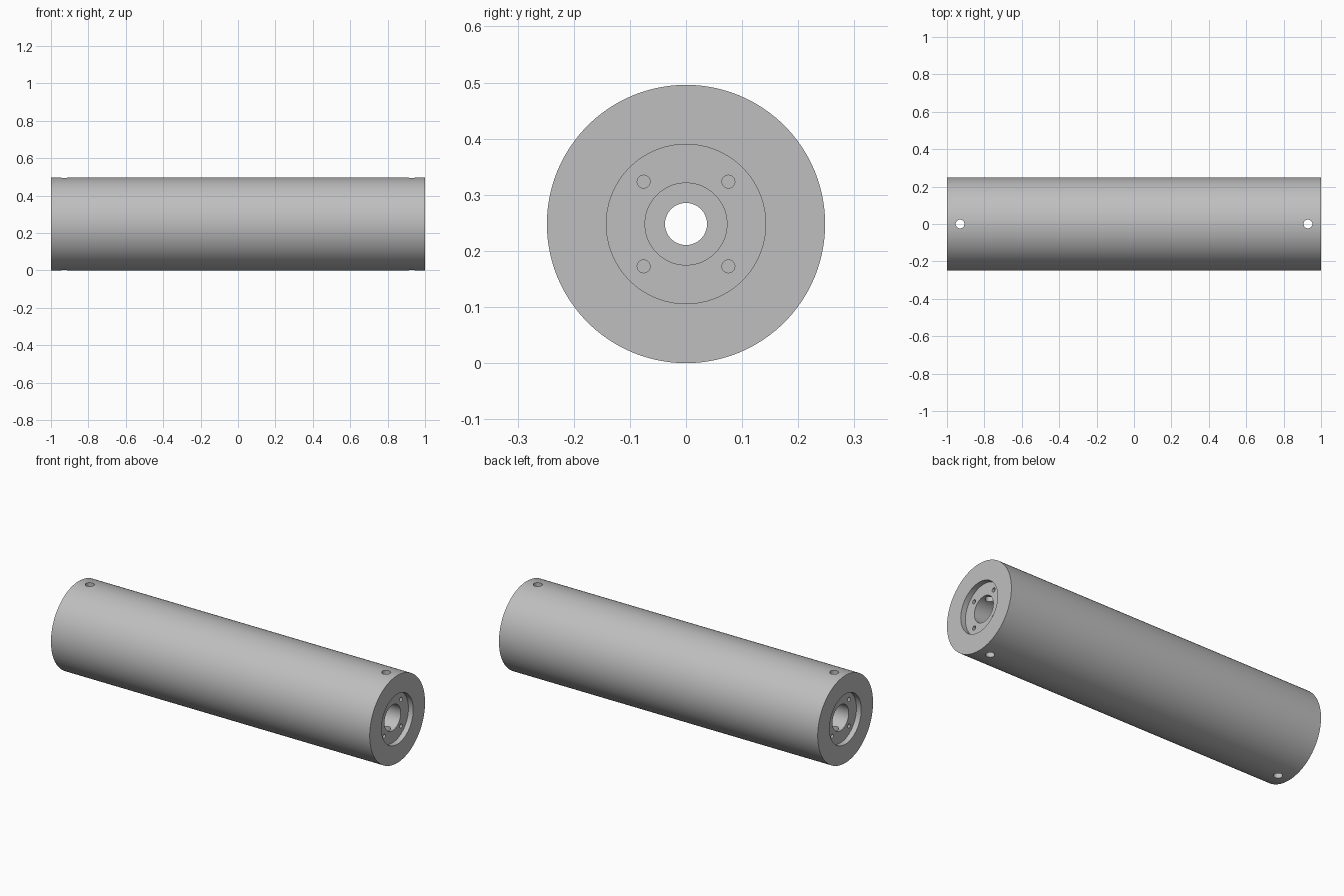
import bpy
import bmesh
from math import cos, sin, tau, radians

RADIUS = 0.248
SEGMENTS = 96

cube = bpy.data.objects.get("Cube")
if cube:
    bpy.data.objects.remove(cube, do_unlink=True)

steel = bpy.data.materials.new("light_grey_metal")
steel.use_nodes = True
grey = (0.52, 0.52, 0.52, 1)
steel.diffuse_color = grey
steel.node_tree.nodes["Principled BSDF"].inputs["Base Color"].default_value = grey


def add_object(name, bm):
    bmesh.ops.recalc_face_normals(bm, faces=bm.faces)
    mesh = bpy.data.meshes.new(name)
    bm.to_mesh(mesh)
    bm.free()
    mesh.materials.append(steel)
    obj = bpy.data.objects.new(name, mesh)
    bpy.context.collection.objects.link(obj)
    return obj


def lathe(name, profile):
    """Revolve a closed (x, radius) profile about the roller axis."""
    bm = bmesh.new()
    rings = []
    for i in range(SEGMENTS):
        a = tau * i / SEGMENTS
        rings.append([bm.verts.new((x, r * cos(a), RADIUS + r * sin(a)))
                      for x, r in profile])
    n = len(profile)
    for i, ring in enumerate(rings):
        nxt = rings[(i + 1) % SEGMENTS]
        for j in range(n):
            k = (j + 1) % n
            bm.faces.new((ring[j], ring[k], nxt[k], nxt[j]))
    return add_object(name, bm)


def drill(target, name, centre, radius, length, axis):
    """Cut a round hole along the given axis."""
    bpy.ops.mesh.primitive_cylinder_add(
        vertices=32, radius=radius, depth=length, location=centre,
        rotation=(0, radians(90), 0) if axis == "x" else (0, 0, 0))
    cutter = bpy.context.object
    cutter.name = name
    cutter.hide_render = True
    cutter.data.materials.append(steel)
    mod = target.modifiers.new(name, "BOOLEAN")
    mod.operation = "DIFFERENCE"
    mod.solver = "EXACT"
    mod.object = cutter
    bpy.context.view_layer.objects.active = target
    bpy.ops.object.modifier_apply(modifier=name)
    bpy.data.objects.remove(cutter, do_unlink=True)


# Roller body: outer wall, end recess, bearing bore and narrow through bore
half = [(1.0, RADIUS), (1.0, 0.142), (0.97, 0.142),
        (0.97, 0.073), (0.85, 0.073), (0.85, 0.0375)]
profile = half + [(-x, r) for x, r in reversed(half)]
roller = lathe("roller_body", profile)

for side in (-1, 1):
    # Cross hole through the full diameter near each end
    drill(roller, "cross_hole", (side * 0.93, 0, RADIUS), 0.0235, 0.6, "z")
    # Four blind screw holes in each recess floor
    for y in (-0.0755, 0.0755):
        for z in (-0.0755, 0.0755):
            drill(roller, "screw_hole", (side * 0.95, y, RADIUS + z),
                  0.0115, 0.14, "x")

# Smooth round walls, crisp machined edges
bpy.ops.object.select_all(action="DESELECT")
roller.select_set(True)
bpy.context.view_layer.objects.active = roller
bpy.ops.object.shade_smooth_by_angle(angle=radians(30))
